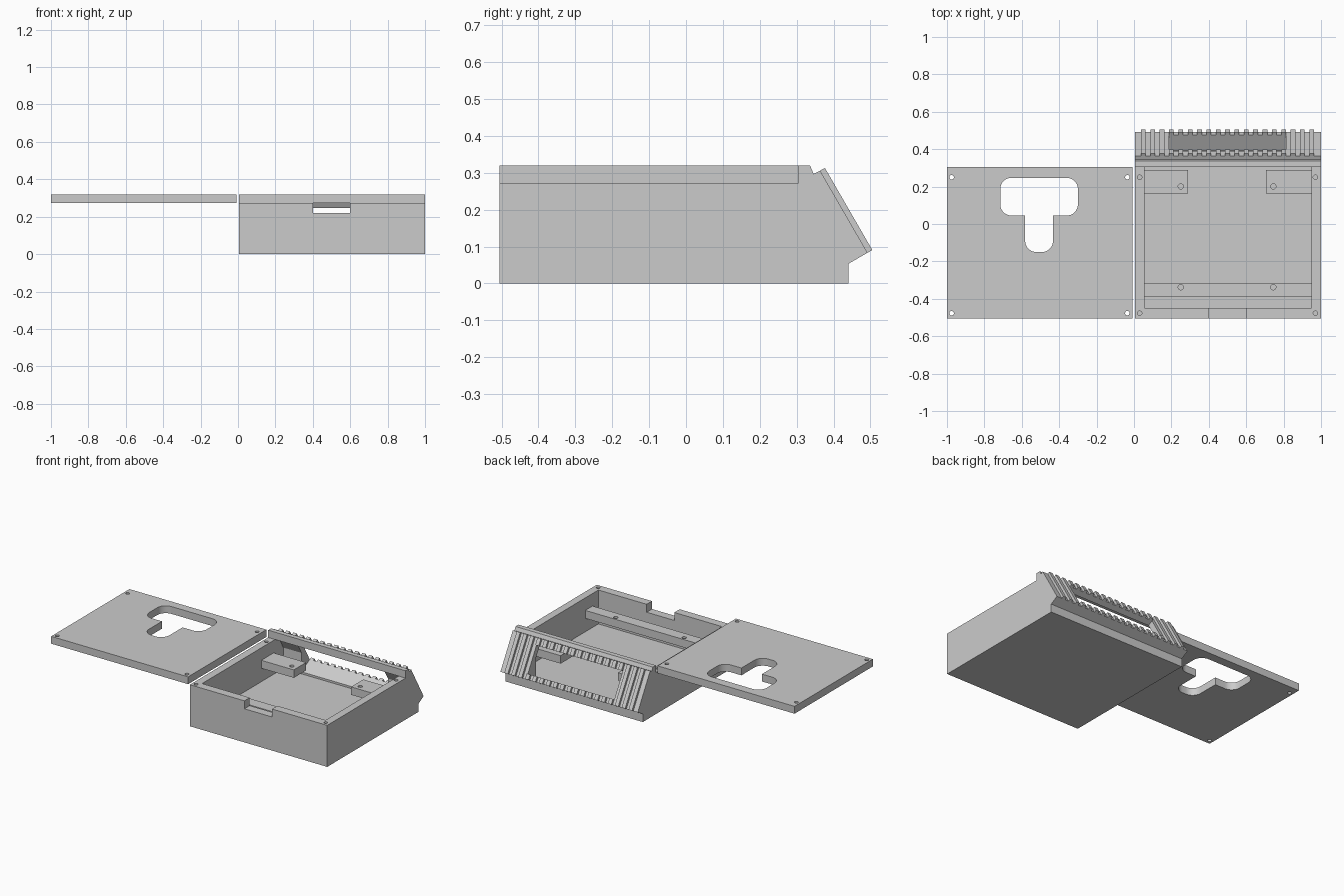
import bpy, bmesh, math
from mathutils import Vector

if "Cube" in bpy.data.objects:
    bpy.data.objects.remove(bpy.data.objects["Cube"])

COLOUR = (0.6, 0.6, 0.6, 1)
grey = bpy.data.materials.new("plain grey")
grey.use_nodes = True
grey.diffuse_color = COLOUR
grey.node_tree.nodes["Principled BSDF"].inputs["Base Color"].default_value = COLOUR


def prism(name, outline, lo, hi, axis="z", spans=None):
    """Extrude an outline along z (x,y points) or along x (y,z points), once per span."""
    bm = bmesh.new()
    for a, b in spans or [(lo, hi)]:
        place = (lambda p, t: (p[0], p[1], t)) if axis == "z" else (lambda p, t: (t, p[0], p[1]))
        low = [bm.verts.new(place(p, a)) for p in outline]
        high = [bm.verts.new(place(p, b)) for p in outline]
        bm.faces.new(low)
        bm.faces.new(high)
        for i in range(len(outline)):
            j = (i + 1) % len(outline)
            bm.faces.new((low[i], low[j], high[j], high[i]))
    bmesh.ops.recalc_face_normals(bm, faces=bm.faces)
    mesh = bpy.data.meshes.new(name)
    bm.to_mesh(mesh)
    bm.free()
    mesh.materials.append(grey)
    obj = bpy.data.objects.new(name, mesh)
    bpy.context.collection.objects.link(obj)
    return obj


def rect(x0, x1, y0, y1):
    return [(x0, y0), (x1, y0), (x1, y1), (x0, y1)]


def circle(x, y, r, n=24):
    return [(x + r * math.cos(math.tau * i / n), y + r * math.sin(math.tau * i / n)) for i in range(n)]


def rounded(x0, x1, y0, y1, r, n=8):
    pts = []
    corners = [(x1 - r, y1 - r), (x0 + r, y1 - r), (x0 + r, y0 + r), (x1 - r, y0 + r)]
    for q, (cx, cy) in enumerate(corners):
        for i in range(n + 1):
            a = math.pi / 2 * (q + i / n)
            pts.append((cx + r * math.cos(a), cy + r * math.sin(a)))
    return pts


def cut(target, cutter):
    cutter.hide_render = True
    mod = target.modifiers.new("cut", "BOOLEAN")
    mod.operation = "DIFFERENCE"
    mod.solver = "EXACT"
    mod.object = cutter
    bpy.context.view_layer.objects.active = target
    bpy.ops.object.modifier_apply(modifier=mod.name)
    bpy.data.objects.remove(cutter)


def drill(target, spots, r, z0, z1):
    for x, y in spots:
        cut(target, prism("drill", circle(x, y, r), z0, z1))


# Directions on the sloped rear panel, in the y-z plane
up = Vector((-0.5, 0.866))
out = Vector((0.866, 0.5))
foot = Vector((0.492, 0.083))


def on_slope(s, d):
    return tuple(foot + up * s + out * d)


FRONT, STEP, RIM, TOP, FLOOR = -0.505, 0.305, 0.272, 0.32, 0.05
LENGTH = 0.257

# Case body with sloped rear panel
case = prism("case_body", [
    (FRONT, 0), (0.44, 0), (0.44, 0.053), on_slope(0, 0), on_slope(LENGTH, 0),
    (0.346, 0.297), (0.336, TOP), (STEP, TOP), (STEP, RIM), (FRONT, RIM)], 0.005, 1, "x")
cut(case, prism("cavity", [
    (-0.45, FLOOR), (0.39, FLOOR), (0.39, 0.187), (0.341, RIM), (STEP, RIM),
    (STEP, 0.4), (-0.45, 0.4)], 0.055, 0.95, "x"))
cut(case, prism("front_notch", rect(0.4, 0.6, -0.6, -0.43), 0.22, 0.4))

# Panel opening, cut square to the slope
window = [on_slope(0.034, 0.06), on_slope(0.034, -0.115), on_slope(0.211, -0.115), on_slope(0.211, 0.06)]
cut(case, prism("window_cut", window, 0.187, 0.813, "x"))
drill(case, [(x, y) for x in (0.03, 0.97) for y in (-0.477, 0.25)], 0.012, 0.17, 0.4)

# Ribs on the panel, broken by the opening
rib_profile = [on_slope(0, -0.004), on_slope(0, 0.015), on_slope(LENGTH, 0.015), on_slope(LENGTH, -0.004)]
spans = [(0.05 * k - 0.0125, 0.05 * k + 0.0125) for k in range(1, 20)]
ribs = prism("panel_ribs", rib_profile, 0, 0, "x", spans)
cut(ribs, prism("window_cut", window, 0.187, 0.813, "x"))

# Raised mounting rail and rear brackets held by the side walls
mounts = {
    "front_mount_rail": (rect(0.05, 0.955, -0.39, -0.315), [(0.25, -0.338), (0.745, -0.338)]),
    "right_mount_bracket": (rect(0.05, 0.29, 0.163, 0.29), [(0.25, 0.201)]),
    "left_mount_bracket": (rect(0.705, 0.955, 0.163, 0.29), [(0.745, 0.201)]),
}
for name, (outline, spots) in mounts.items():
    mount = prism(name, outline, 0.138, 0.19)
    drill(mount, spots, 0.014, 0.145, 0.25)

# Lid lying beside the case
lid = prism("lid", rect(-1, -0.008, FRONT, STEP), RIM, TOP)
cut(lid, prism("wide_opening", rounded(-0.715, -0.3, 0.045, 0.247, 0.06), 0.2, 0.4))
cut(lid, prism("stem_opening", rounded(-0.582, -0.433, -0.15, 0.15, 0.06), 0.19, 0.41))
drill(lid, [(x, y) for x in (-0.975, -0.036) for y in (-0.477, 0.25)], 0.012, 0.2, 0.4)

# Smooth only the rounded cut edges
bpy.ops.object.select_all(action="DESELECT")
for obj in [case, lid]:
    obj.select_set(True)
    bpy.context.view_layer.objects.active = obj
bpy.ops.object.shade_smooth_by_angle(angle=math.radians(25))
